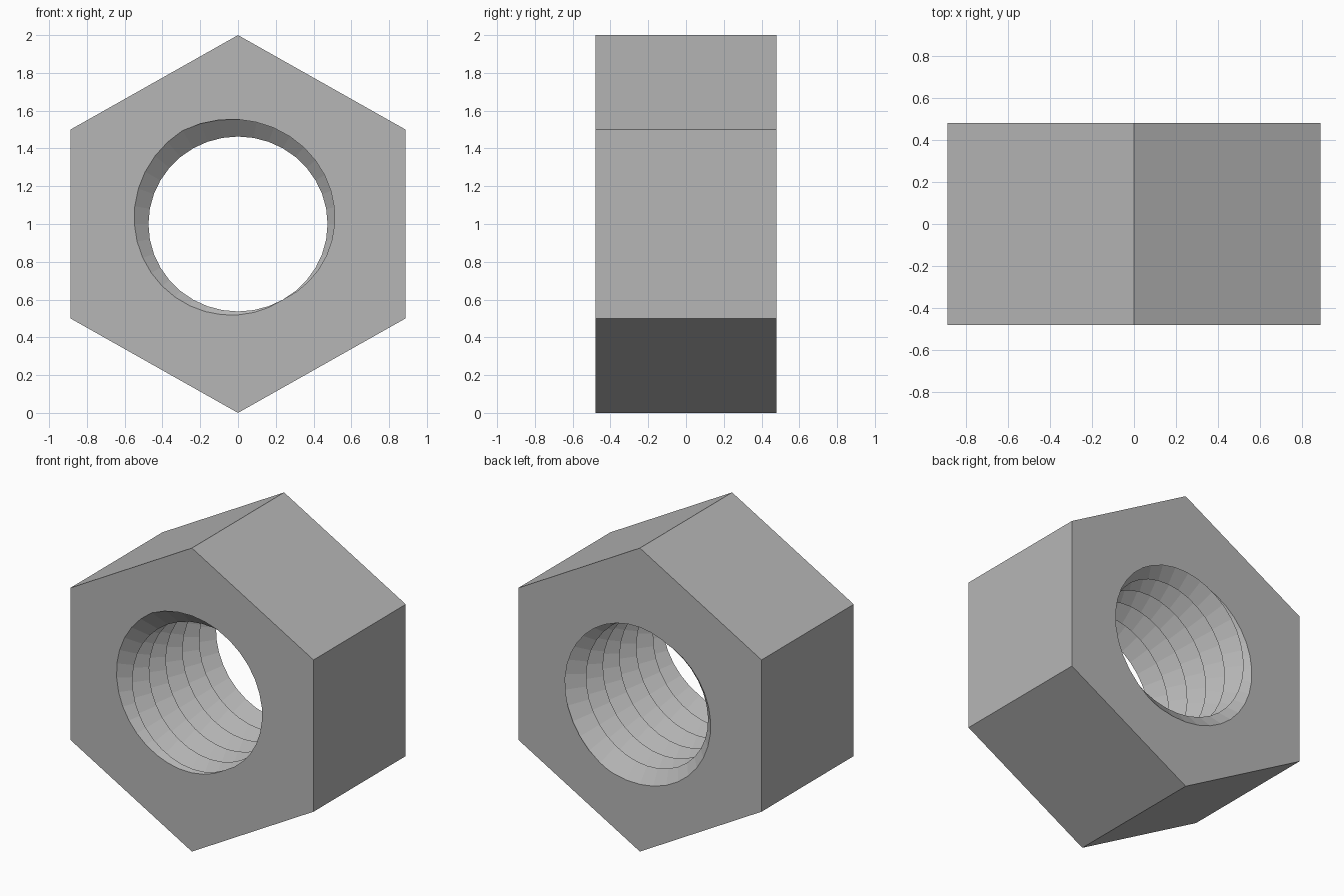
import bpy
import bmesh
import math

if "Cube" in bpy.data.objects:
    bpy.data.objects.remove(bpy.data.objects["Cube"])

HALF = 0.48            # half thickness of the nut
PITCH = 0.174          # thread pitch
CREST, ROOT = 0.463, 0.572
SEGS = 36
PHASE = 0.576
WIDEN = 1.024          # slight stretch across the flats

steel = bpy.data.materials.new("plain_grey_steel")
steel.diffuse_color = (0.47, 0.47, 0.47, 1)
steel.use_nodes = True
steel.node_tree.nodes["Principled BSDF"].inputs["Base Color"].default_value = steel.diffuse_color

bm = bmesh.new()

# Threaded bore: helical strips alternating between root and crest radius
columns = []
for j in range(SEGS + 1):
    a = 2 * math.pi * j / SEGS
    column = []
    for k in range(-9, 11):
        r = ROOT if k % 2 == 0 else CREST
        y = (k / 2 + PHASE - j / SEGS) * PITCH
        column.append(bm.verts.new((WIDEN * r * math.cos(a), y, 1 + r * math.sin(a))))
    columns.append(column)
for c0, c1 in zip(columns, columns[1:]):
    for k in range(len(c0) - 1):
        bm.faces.new((c0[k], c1[k], c1[k + 1], c0[k + 1]))
bmesh.ops.remove_doubles(bm, verts=bm.verts[:], dist=1e-4)

# Trim the thread flush with the two end faces
for side in (-1, 1):
    bmesh.ops.bisect_plane(bm, geom=bm.verts[:] + bm.edges[:] + bm.faces[:], dist=1e-5,
                           plane_co=(0, side * HALF, 0), plane_no=(0, side, 0),
                           clear_outer=True)

# Hexagonal rims, with each end face filled around the bore opening
rims = []
for side in (-1, 1):
    y = side * HALF
    opening = [e for e in bm.edges if e.is_boundary
               and all(abs(v.co.y - y) < 1e-4 for v in e.verts)]
    rim = []
    for i in range(6):
        a = math.radians(90 + 60 * i)
        rim.append(bm.verts.new((WIDEN * math.cos(a), y, 1 + math.sin(a))))
    edges = [bm.edges.new((rim[i], rim[(i + 1) % 6])) for i in range(6)]
    bmesh.ops.triangle_fill(bm, use_beauty=True, use_dissolve=False,
                            edges=opening + edges, normal=(0, side, 0))
    rims.append(rim)

# Six outer flats
front, back = rims
for i in range(6):
    n = (i + 1) % 6
    bm.faces.new((front[i], front[n], back[n], back[i]))

bmesh.ops.recalc_face_normals(bm, faces=bm.faces[:])
mesh = bpy.data.meshes.new("hex_nut")
bm.to_mesh(mesh)
bm.free()
mesh.materials.append(steel)
bpy.context.collection.objects.link(bpy.data.objects.new("hex_nut", mesh))
